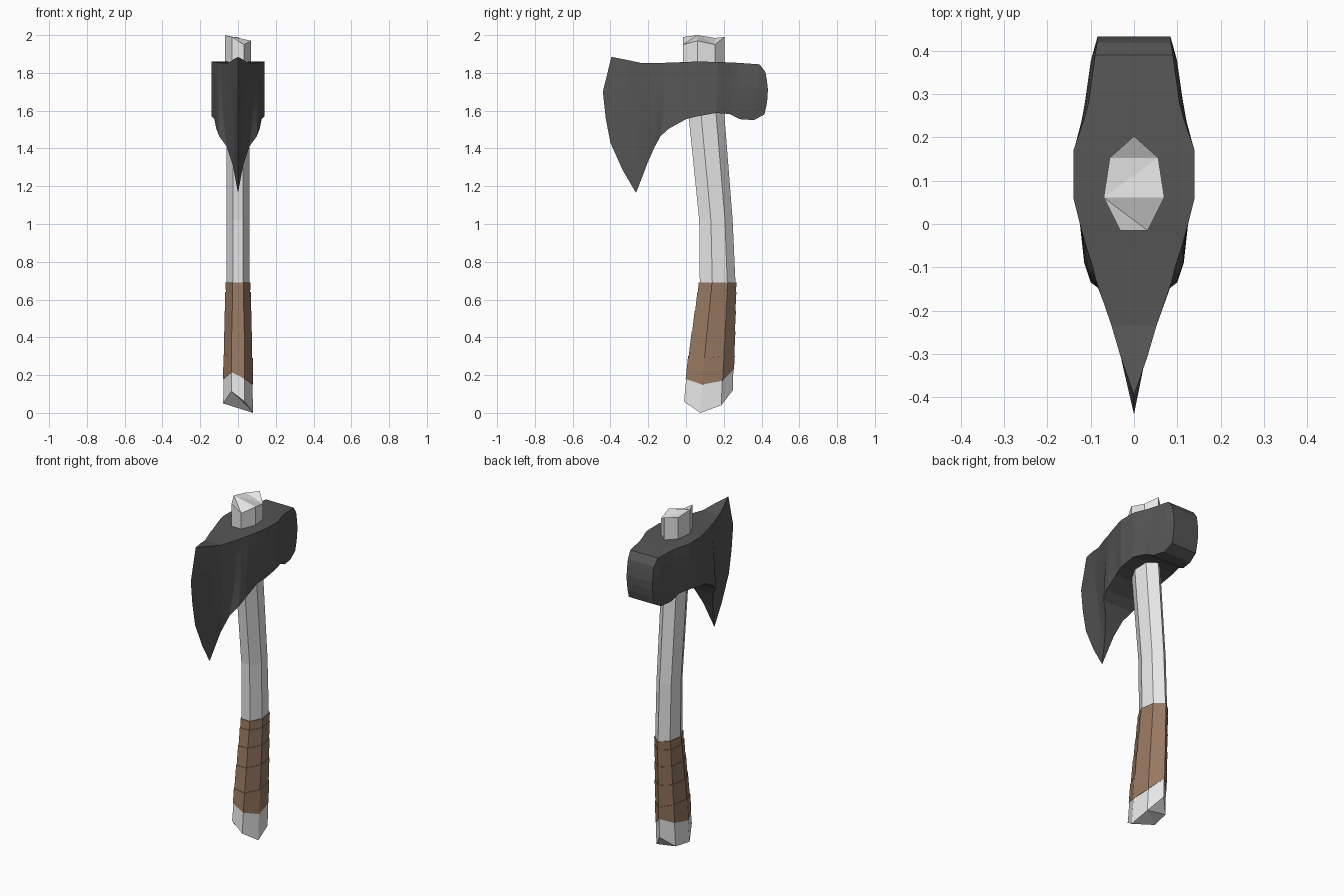
import bpy, bmesh, math

cube = bpy.data.objects.get("Cube")
if cube:
    bpy.data.objects.remove(cube, do_unlink=True)


def material(name, r, g, b):
    m = bpy.data.materials.new(name)
    m.use_nodes = True
    m.diffuse_color = (r, g, b, 1)
    m.node_tree.nodes["Principled BSDF"].inputs["Base Color"].default_value = (r, g, b, 1)
    return m


pale_wood = material("pale wood", 0.8, 0.8, 0.8)
leather = material("brown leather", 0.31, 0.19, 0.12)
iron = material("dark iron", 0.092, 0.092, 0.092)


def finish(bm, name, mat):
    bmesh.ops.remove_doubles(bm, verts=bm.verts, dist=0.0005)
    bmesh.ops.recalc_face_normals(bm, faces=bm.faces)
    mesh = bpy.data.meshes.new(name)
    bm.to_mesh(mesh)
    bm.free()
    mesh.materials.append(mat)
    obj = bpy.data.objects.new(name, mesh)
    bpy.context.collection.objects.link(obj)
    return obj


def loft(bm, rings):
    """Join closed rings of points with quads and return the vertex rings."""
    loops = [[bm.verts.new(p) for p in ring] for ring in rings]
    for a, b in zip(loops, loops[1:]):
        n = len(a)
        for i in range(n):
            j = (i + 1) % n
            bm.faces.new((a[i], a[j], b[j], b[i]))
    return loops


# Seven-sided handle section: (share of half width, share of depth)
SECTION = [(0.45, 0), (1, 0.35), (0.8, 0.77), (0, 1), (-0.8, 0.77), (-1, 0.35), (-0.45, 0)]

# Handle path: height, front y, back y, half width
PATH = [(0, -0.016, 0.245, 0.08), (0.2, 0.003, 0.25, 0.075), (0.69, 0.073, 0.262, 0.06),
        (1.02, 0.07, 0.247, 0.06), (1.58, 0.013, 0.203, 0.062), (1.86, -0.015, 0.203, 0.07),
        (2, -0.015, 0.203, 0.07)]


def path_at(z):
    for a, b in zip(PATH, PATH[1:]):
        if z <= b[0]:
            t = (z - a[0]) / (b[0] - a[0])
            return [p + (q - p) * t for p, q in zip(a, b)]
    return PATH[-1]


def ring(heights, grow=0.0):
    """Handle ring; each corner has its own height."""
    pts = []
    for (sx, sy), z in zip(SECTION, heights):
        _, front, back, half = path_at(z)
        front, back, half = front - grow, back + grow, half + grow
        pts.append((sx * half, front + sy * (back - front), z))
    return pts


# Handle with rough-cut ends
BOTTOM = [0.06, 0, 0.04, 0.12, 0.06, 0.05, 0.115]
TOP = [1.95, 1.97, 1.95, 1.99, 1.985, 2, 1.99]
WRAP_END = [0.18, 0.15, 0.17, 0.23, 0.2, 0.18, 0.215]
bm = bmesh.new()
levels = [BOTTOM, WRAP_END] + [[z] * 7 for z in (0.45, 0.69, 1.02, 1.58, 1.86)] + [TOP]
loops = loft(bm, [ring(h) for h in levels])
bm.faces.new(loops[0])
bm.faces.new(loops[-1])
bmesh.ops.triangulate(bm, faces=[f for f in bm.faces if len(f.verts) > 4])
finish(bm, "handle", pale_wood)

# Leather wrap, a stack of slightly flared bands
LIMITS = [WRAP_END, [0.29, 0.29, 0.3, 0.3, 0.31, 0.31, 0.3]] + [[z] * 7 for z in (0.43, 0.54, 0.64, 0.69)]
for k, (low, high) in enumerate(zip(LIMITS, LIMITS[1:])):
    bm = bmesh.new()
    loft(bm, [ring(low, 0.001), ring(low, 0.003), ring(high, 0.006), ring(high, 0.001)])
    finish(bm, f"leather_band_{k + 1}", leather)

# Axe head: cutting edge, then stations of (y, z, half width) at top and bottom, and bulge
EDGE = [(-0.395, 1.885), (-0.44, 1.7), (-0.425, 1.56), (-0.4, 1.43), (-0.335, 1.285), (-0.265, 1.165)]
STATIONS = [
    ((-0.31, 1.868, 0.03), (-0.235, 1.24, 0.014), 0.004),
    ((-0.235, 1.852, 0.052), (-0.205, 1.32, 0.03), 0.008),
    ((-0.13, 1.853, 0.088), (-0.165, 1.41, 0.06), 0.008),
    ((-0.1, 1.854, 0.095), (-0.135, 1.465, 0.1), 0.004),
    ((-0.06, 1.855, 0.108), (-0.09, 1.505, 0.115), 0.002),
    ((0.0, 1.858, 0.125), (0.0, 1.555, 0.125), 0),
    ((0.06, 1.86, 0.14), (0.06, 1.57, 0.14), 0),
    ((0.17, 1.858, 0.14), (0.16, 1.588, 0.14), 0),
    ((0.24, 1.855, 0.116), (0.23, 1.582, 0.116), 0.006),
    ((0.28, 1.853, 0.105), (0.285, 1.555, 0.106), 0.008),
    ((0.39, 1.845, 0.09), (0.36, 1.55, 0.09), 0.01),
    ((0.42, 1.805, 0.085), (0.415, 1.58, 0.083), 0),
]
N = len(EDGE)
rings = [[(0, y, z) for y, z in EDGE] + [(0, y, z) for y, z in reversed(EDGE)]]
for top, bottom, bulge in STATIONS:
    side = []
    for k in range(N):
        t = k / (N - 1)
        y, z, w = (a + (b - a) * t for a, b in zip(top, bottom))
        curve = math.sin(math.pi * t)
        if top[0] > 0.4:
            y += 0.016 * curve
        side.append((w + bulge * curve, y, z))
    rings.append(side + [(-x, y, z) for x, y, z in reversed(side)])
bm = bmesh.new()
last = loft(bm, rings)[-1]
# Flat striking face at the back
for k in range(N - 1):
    bm.faces.new((last[k], last[k + 1], last[-2 - k], last[-1 - k]))
finish(bm, "axe_head", iron)
